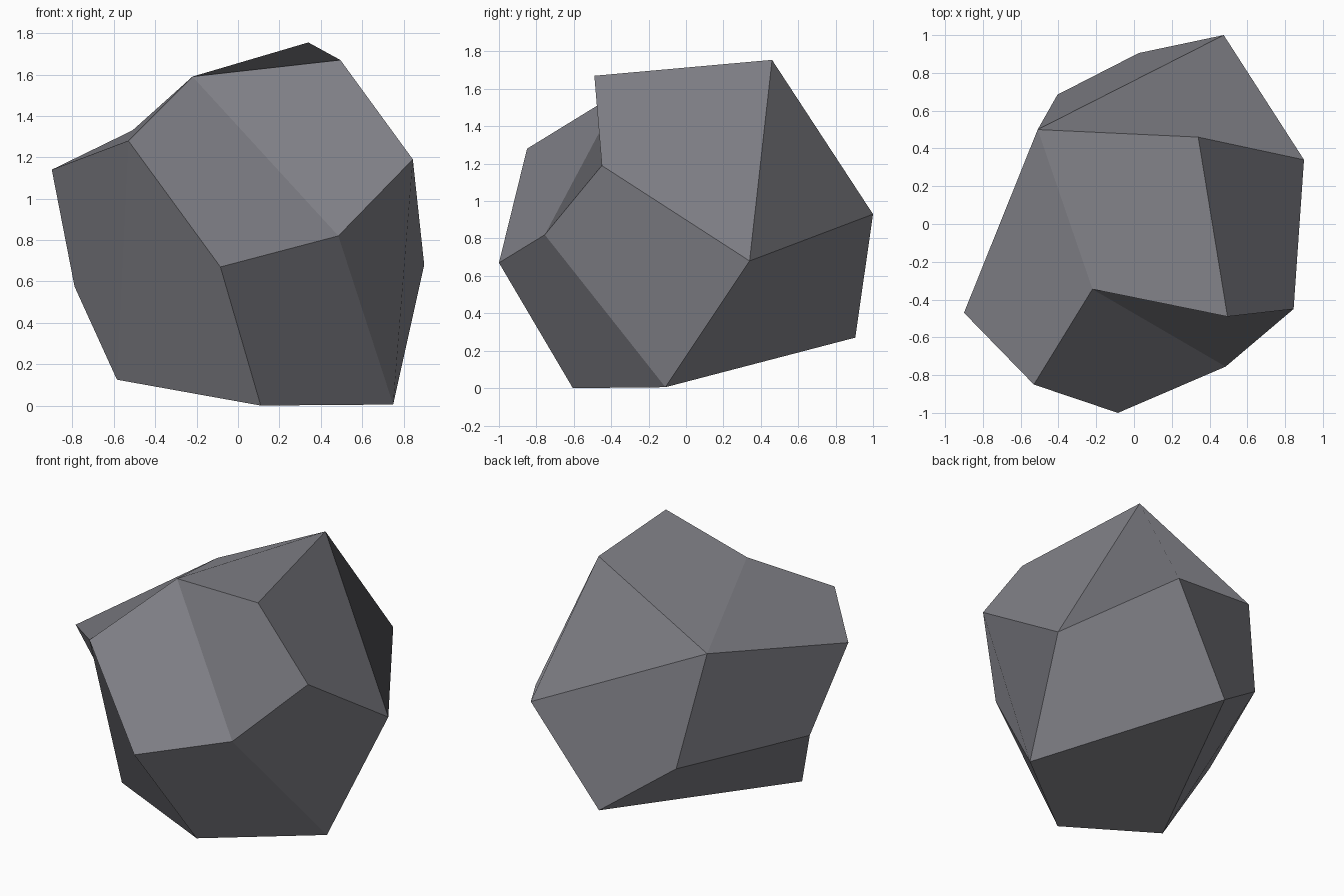
import bpy, bmesh

if "Cube" in bpy.data.objects:
    bpy.data.objects.remove(bpy.data.objects["Cube"])

# Corner points of the boulder, lettered so that faces read as short words
corners = {
    "A": (-0.90, -0.47, 1.14), "B": (-0.53, -0.85, 1.28), "C": (-0.22, -0.345, 1.59),
    "D": (0.34, 0.46, 1.755), "E": (0.495, -0.49, 1.67), "F": (0.845, -0.45, 1.19),
    "G": (0.485, -0.755, 0.82), "H": (-0.085, -1.0, 0.67), "I": (0.11, -0.605, 0.0),
    "J": (0.75, -0.11, 0.005), "K": (0.90, 0.34, 0.68), "L": (-0.585, -0.42, 0.125),
    "M": (-0.79, -0.21, 0.575), "N": (-0.51, 0.50, 1.33), "O": (0.475, 1.0, 0.93),
    "P": (0.025, 0.905, 0.27), "Q": (-0.405, 0.685, 0.585),
}

# Facets: the first letter is where the quad folds from
facets = ("BCGH CEFG CEDN BCNA DEFK DKON FGJK GHIJ KOPJ "
          "NOPQ NQMA QPLM PLIJ BHIL BLMA").split()

stone = bpy.data.materials.new("dark grey stone")
stone.diffuse_color = (0.22, 0.22, 0.245, 1)
stone.use_nodes = True
stone.node_tree.nodes["Principled BSDF"].inputs["Base Color"].default_value = stone.diffuse_color

# Flat-faceted boulder
bm = bmesh.new()
verts = {name: bm.verts.new(co) for name, co in corners.items()}
for word in facets:
    bm.faces.new([verts[c] for c in word])
bmesh.ops.recalc_face_normals(bm, faces=bm.faces)

mesh = bpy.data.meshes.new("boulder")
bm.to_mesh(mesh)
bm.free()
mesh.materials.append(stone)
bpy.context.collection.objects.link(bpy.data.objects.new("boulder", mesh))
